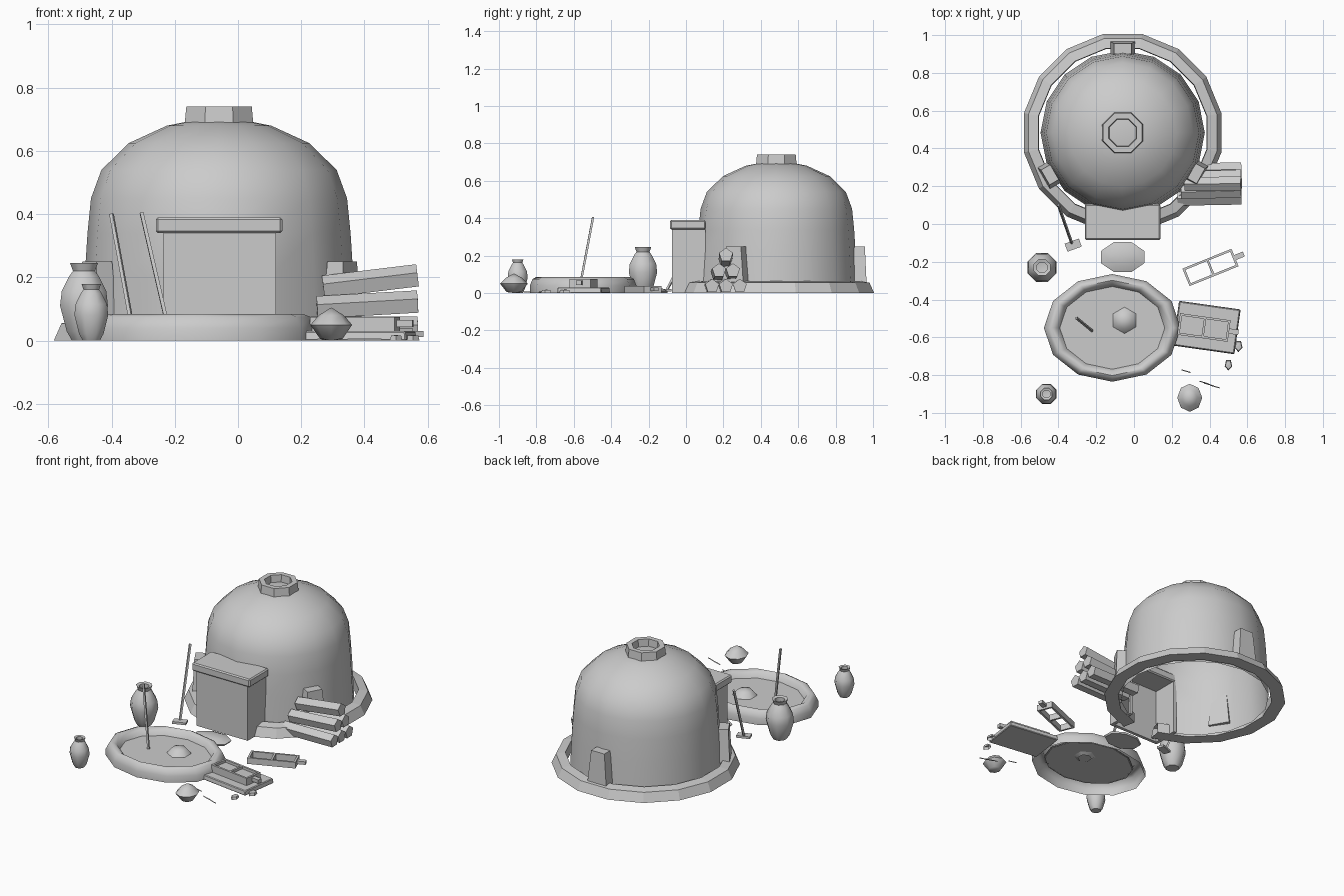
import bpy, bmesh, math, random
from mathutils import Vector, Matrix

random.seed(4)
if "Cube" in bpy.data.objects:
    bpy.data.objects.remove(bpy.data.objects["Cube"], do_unlink=True)

clay = bpy.data.materials.new("clay_grey")
clay.use_nodes = True
GREY = (0.6, 0.6, 0.6, 1)
clay.diffuse_color = GREY
clay.node_tree.nodes["Principled BSDF"].inputs["Base Color"].default_value = GREY


def finish(name, bm, smooth=None):
    """Turn a bmesh into a named object, optionally smooth up to an angle."""
    bmesh.ops.remove_doubles(bm, verts=bm.verts, dist=0.0005)
    bmesh.ops.recalc_face_normals(bm, faces=bm.faces)
    mesh = bpy.data.meshes.new(name)
    bm.to_mesh(mesh)
    bm.free()
    mesh.materials.append(clay)
    ob = bpy.data.objects.new(name, mesh)
    bpy.context.collection.objects.link(ob)
    if smooth:
        bpy.ops.object.select_all(action='DESELECT')
        ob.select_set(True)
        bpy.context.view_layer.objects.active = ob
        bpy.ops.object.shade_smooth_by_angle(angle=math.radians(smooth))
    return ob


def lathe(name, profile, n, loc, phase=0.0, scale=(1, 1), closed=False, smooth=None, skip=None):
    """Revolve (radius, height) points; phase counts segments from the front."""
    bm = bmesh.new()
    rings = []
    for r, z in profile:
        angles = [-math.pi / 2 + (i + phase) * math.tau / n for i in range(n)]
        rings.append([bm.verts.new((loc[0] + r * scale[0] * math.cos(a),
                                    loc[1] + r * scale[1] * math.sin(a), loc[2] + z)) for a in angles])
    count = len(rings) if closed else len(rings) - 1
    for k in range(count):
        lo, hi = rings[k], rings[(k + 1) % len(rings)]
        for i in range(n):
            if skip and skip(k, i):
                continue
            j = (i + 1) % n
            bm.faces.new((lo[i], lo[j], hi[j], hi[i]))
    return finish(name, bm, smooth)


def add_box(bm, centre, size, top=(1, 1), turn=0.0):
    """Add a box, its top optionally narrowed, turned about z (degrees)."""
    verts = bmesh.ops.create_cube(bm, size=1)["verts"]
    rot = Matrix.Rotation(math.radians(turn), 3, 'Z')
    for v in verts:
        k = top if v.co.z > 0 else (1, 1)
        p = Vector((v.co.x * size[0] * k[0], v.co.y * size[1] * k[1], v.co.z * size[2]))
        v.co = rot @ p + Vector(centre)
    return verts


def box(name, centre, size, top=(1, 1), turn=0.0, bevel=0):
    bm = bmesh.new()
    add_box(bm, centre, size, top, turn)
    if bevel:
        bmesh.ops.bevel(bm, geom=bm.edges[:], offset=bevel, segments=1, affect='EDGES')
    return finish(name, bm)


def rod(name, a, b, radius, sides):
    """Capped prism between two points."""
    a, b = Vector(a), Vector(b)
    bm = bmesh.new()
    turn = (b - a).to_track_quat('Z', 'Y').to_matrix().to_4x4()
    bmesh.ops.create_cone(bm, cap_ends=True, segments=sides, radius1=radius, radius2=radius,
                          depth=(b - a).length, matrix=Matrix.Translation((a + b) / 2) @ turn)
    return finish(name, bm)


# Hut shell, with a doorway left open behind the porch
HUT = (-0.06, 0.483, 0)
lathe("hut_dome", [(0.435, 0), (0.425, 0.2), (0.416, 0.34), (0.405, 0.45), (0.372, 0.54), (0.285, 0.625),
                   (0.165, 0.68), (0.09, 0.695), (0, 0.70)], 16, HUT, smooth=50,
      skip=lambda k, i: k < 2 and i in (0, 15))
lathe("smoke_hole_collar", [(0.118, 0.68), (0.112, 0.74), (0.08, 0.74), (0.075, 0.68)], 8, HUT, 0.5, closed=True)
lathe("hut_plinth", [(0.533, 0), (0.508, 0.055), (0.455, 0.065), (0.452, 0)], 16, HUT, 0.5, closed=True,
      skip=lambda k, i: i == 15)

# Sloped buttresses against the wall
for side, deg in (("back", 90), ("right", 210), ("left", -29)):
    a = math.radians(deg)
    box(side + "_buttress", (HUT[0] + 0.445 * math.cos(a), HUT[1] + 0.445 * math.sin(a), 0.15),
        (0.075, 0.13, 0.2), (0.75, 0.7), deg)

# Porch: front panel, side walls and a heavy lintel
box("porch_front", (-0.058, -0.065, 0.17), (0.355, 0.02, 0.34))
for side, x in (("right", -0.2255), ("left", 0.1095)):
    box("porch_%s_wall" % side, (x, 0.02, 0.17), (0.02, 0.17, 0.34))
box("porch_lintel", (-0.06, 0.01, 0.365), (0.4, 0.19, 0.05), bevel=0.007)

# Stacked firewood
for row in range(3):
    for i in range(3 - row):
        y = 0.14 + 0.037 * row + 0.074 * i
        z = 0.037 + 0.075 * row
        rod("firewood_log", (0.23 + 0.02 * row, y + random.uniform(-.012, .012), z - 0.01 * row),
            (0.568, y, z + 0.008 * row), 0.039, 5)

# Mixing basin with a rounded rim and a clay floor
BASIN = (-0.115, -0.55, 0)
OVAL = (0.362, 0.285)
lathe("basin_rim", [(1, 0), (1, 0.04), (0.95, 0.075), (0.885, 0.085), (0.81, 0.07), (0.765, 0.04)], 12,
      BASIN, scale=OVAL, smooth=60)
lathe("basin_floor", [(0.79, 0.042), (0, 0.042)], 12, BASIN, scale=OVAL)
lathe("clay_lump", [(0.04, 0.03), (0.07, 0.045), (0.045, 0.075), (0, 0.085)], 6, (-0.05, -0.51, 0), smooth=60)
rod("stirring_stick", (-0.222, -0.565, 0.045), (-0.305, -0.497, 0.405), 0.008, 4)

# Shovel leaning on the hut
rod("shovel_handle", (-0.33, -0.1, 0.02), (-0.4, 0.1, 0.4), 0.008, 4)
box("shovel_blade", (-0.322, -0.112, 0.015), (0.08, 0.045, 0.014), turn=20)

# Water jars
JAR = [(0, 0), (0.5, 0), (0.72, 0.12), (1, 0.45), (0.93, 0.64), (0.62, 0.83), (0.46, 0.9), (0.58, 1),
       (0.36, 0.98), (0.36, 0.88), (0, 0.86)]
for name, x, y, r, h in (("large_jar", -0.487, -0.23, 0.082, 0.245), ("small_jar", -0.464, -0.9, 0.058, 0.18)):
    lathe(name, [(p * r, q * h) for p, q in JAR], 8, (x, y, 0), 0.5, smooth=50)

# Clay heap and doorstep stone
lathe("clay_heap", [(0, 0), (0.035, 0.005), (0.066, 0.05), (0.04, 0.08), (0, 0.105)], 8, (0.295, -0.92, 0),
      scale=(1, 1.12), smooth=60)
lathe("doorstep", [(0, 0), (0.95, 0), (1, 0.01), (0.6, 0.025), (0, 0.028)], 8, (-0.06, -0.175, 0), 0.5,
      (0.124, 0.085), smooth=60)


def brick_mould(name, x, y, z, length, width, height, turn, filled):
    """Two-cell frame with a handle on its +x end."""
    bm = bmesh.new()
    rot = Matrix.Rotation(math.radians(turn), 3, 'Z')
    wall = 0.012

    def part(px, py, sx, sy, dz=0.0, sz=height):
        p = rot @ Vector((px, py, 0)) + Vector((x, y, z + dz + sz / 2))
        add_box(bm, p, (sx, sy, sz), turn=turn)

    for s in (-1, 1):
        part(0, s * (width - wall) / 2, length, wall)
        part(s * (length - wall) / 2, 0, wall, width)
        if filled:
            part(s * length / 4, 0, length / 2 - wall, width - wall, sz=height * 0.65)
    part(0, 0, wall, width)
    part(length / 2 + 0.025, 0, 0.05, 0.028, height * 0.3, height * 0.5)
    finish(name, bm)


# Work board with a filled mould, and an empty mould beside it
box("work_board", (0.385, -0.548, 0.015), (0.33, 0.24, 0.03), (0.98, 0.97), -8, 0.004)
brick_mould("filled_mould", 0.37, -0.548, 0.03, 0.27, 0.115, 0.045, -8, True)
brick_mould("empty_mould", 0.405, -0.23, 0, 0.28, 0.1, 0.038, 22, False)

# Scattered shards and straw
for x, y, r in ((0.5, -0.745, 0.028), (0.553, -0.645, 0.03)):
    lathe("clay_shard", [(r, 0), (r * 0.8, 0.016), (0, 0.018)], 5, (x, y, 0), scale=(0.75, 1.1))
for x, y in ((0.275, -0.78), (0.37, -0.84), (0.395, -0.85), (0.43, -0.862)):
    rod("straw", (x - 0.024, y + 0.008, 0.004), (x + 0.024, y - 0.006, 0.004), 0.003, 3)
